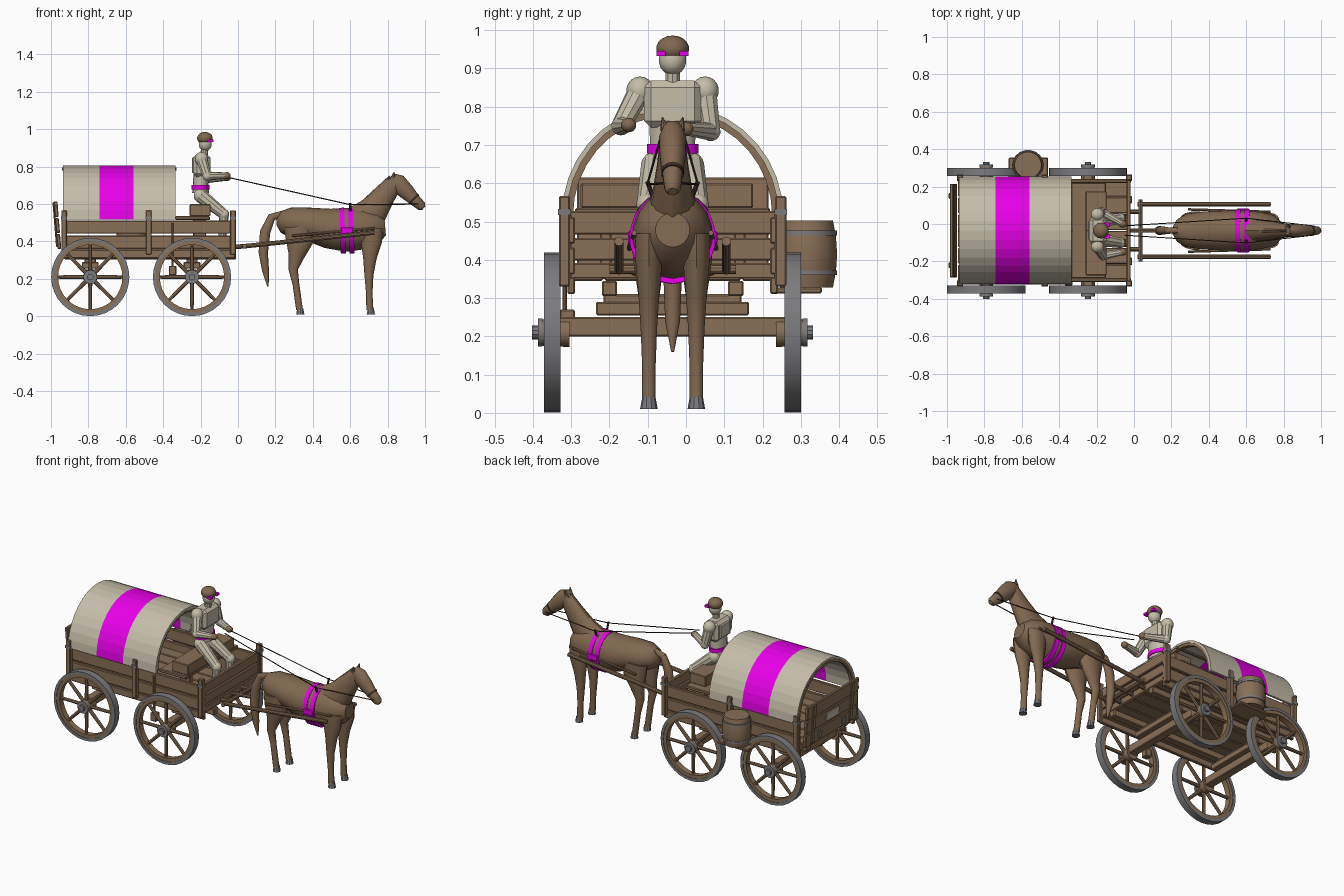
import bpy, bmesh, math
from mathutils import Vector

cube = bpy.data.objects.get("Cube")
if cube:
    bpy.data.objects.remove(cube, do_unlink=True)

CY = -0.035  # y of the shared centre line; helpers take y relative to it


def material(name, rgb):
    m = bpy.data.materials.new(name)
    m.use_nodes = True
    m.diffuse_color = (*rgb, 1)
    m.node_tree.nodes["Principled BSDF"].inputs["Base Color"].default_value = (*rgb, 1)
    return m


WOOD = material("wood brown", (0.25, 0.16, 0.093))
HIDE = material("hide brown", (0.22, 0.14, 0.08))
CLOTH = material("canvas cream", (0.56, 0.51, 0.40))
PINK = material("magenta", (0.85, 0.0, 0.85))
IRON = material("iron grey", (0.2, 0.2, 0.21))
DARK = material("dark leather", (0.04, 0.025, 0.015))


def finish(name, bm, mat, smooth=True):
    bmesh.ops.recalc_face_normals(bm, faces=bm.faces[:])
    me = bpy.data.meshes.new(name)
    bm.to_mesh(me)
    bm.free()
    me.materials.append(mat)
    if smooth:
        me.shade_smooth()
        me.set_sharp_from_angle(angle=math.radians(35))
    ob = bpy.data.objects.new(name, me)
    ob.location.y = CY
    bpy.context.collection.objects.link(ob)
    return ob


def box(name, x, y, z, mat=WOOD, bevel=0.004, lean=0):
    """Box from three (min, max) ranges; lean shears x with height."""
    bm = bmesh.new()
    bmesh.ops.create_cube(bm, size=1)
    for v in bm.verts:
        v.co = Vector([r[0] if c < 0 else r[1] for c, r in zip(v.co, (x, y, z))])
        v.co.x += lean * (v.co.z - 0.36)
    ob = finish(name, bm, mat, False)
    if bevel:
        mod = ob.modifiers.new("bevel", 'BEVEL')
        mod.width, mod.segments = bevel, 1
    return ob


def rod(name, p, q, r1, r2=None, mat=WOOD, n=10):
    p, q = Vector(p), Vector(q)
    bm = bmesh.new()
    bmesh.ops.create_cone(bm, cap_ends=True, segments=n, radius1=r1,
                          radius2=r1 if r2 is None else r2, depth=(q - p).length)
    turn = (q - p).to_track_quat('Z', 'Y')
    for v in bm.verts:
        v.co = turn @ v.co + (p + q) / 2
    return finish(name, bm, mat)


def ball(name, c, r, mat):
    bm = bmesh.new()
    bmesh.ops.create_uvsphere(bm, u_segments=14, v_segments=9, radius=1)
    for v in bm.verts:
        v.co = Vector([a * b + d for a, b, d in zip(v.co, r, c)])
    return finish(name, bm, mat)


def loft(name, y, stations, mat=HIDE, n=14):
    """Elliptic rings (x, z, in-plane radius, side radius) skinned along a path."""
    bm = bmesh.new()
    pts = [Vector((s[0], y, s[1])) for s in stations]
    rings = []
    for i, s in enumerate(stations):
        t = (pts[min(i + 1, len(pts) - 1)] - pts[max(i - 1, 0)]).normalized()
        up = Vector((-t.z, 0, t.x))
        rings.append([bm.verts.new(pts[i] + up * s[2] * math.cos(a) + Vector((0, s[3] * math.sin(a), 0)))
                      for a in (math.tau * k / n for k in range(n))])
    for a, b in zip(rings, rings[1:]):
        for k in range(n):
            bm.faces.new((a[k], a[(k + 1) % n], b[(k + 1) % n], b[k]))
    bm.faces.new(rings[0])
    bm.faces.new(rings[-1])
    return finish(name, bm, mat)


def ring(name, axis, c, r0, r1, depth, mat, n=32, half=False):
    """Flat band around an x or y axis, a full circle or an upper half."""
    bm = bmesh.new()
    rows = []
    for k in range(n + 1 if half else n):
        a = (math.pi if half else math.tau) * k / n
        row = []
        for r, w in ((r0, -.5), (r1, -.5), (r1, .5), (r0, .5)):
            u, v, d = r * math.cos(a), r * math.sin(a), w * depth
            off = (d, u, v) if axis == 'x' else (u, d, v)
            row.append(bm.verts.new(Vector(c) + Vector(off)))
        rows.append(row)
    for a, b in zip(rows, rows[1:] if half else rows[1:] + rows[:1]):
        for k in range(4):
            bm.faces.new((a[k], a[(k + 1) % 4], b[(k + 1) % 4], b[k]))
    if half:
        bm.faces.new(rows[0])
        bm.faces.new(rows[-1])
    return finish(name, bm, mat, not half)


def span(s, a, b):
    return tuple(sorted((s * a, s * b)))


# Wheels, axles and bolsters
for place, x in (("rear", -0.79), ("front", -0.246)):
    box(place + "_axle", (x - .025, x + .025), (-.3, .3), (.2, .25))
    box(place + "_bolster", (x - .045, x + .045), (-.2, .2), (.255, .29))
    box(place + "_bolster_block", (x - .03, x + .03), (-.18, .18), (.285, .31))
    for side, s in (("left", 1), ("right", -1)):
        tag, y = f"{place}_{side}_", s * .314
        ring(tag + "tire", 'y', (x, y, .21), .192, .209, .043, IRON)
        ring(tag + "felloe", 'y', (x, y, .21), .172, .194, .036, WOOD)
        rod(tag + "hub", (x, s * .27, .21), (x, s * .35, .21), .038, .034, n=16)
        rod(tag + "hub_band", (x, s * .34, .21), (x, s * .352, .21), .037, mat=IRON, n=16)
        rod(tag + "axle_nut", (x, s * .35, .21), (x, s * .367, .21), .018, mat=IRON)
        for k in range(8):
            d = Vector((math.cos(k * math.pi / 4), 0, math.sin(k * math.pi / 4)))
            c = Vector((x, y, .21))
            rod(tag + "spoke", c + d * .03, c + d * .18, .011, .009, n=8)

# Wagon bed
for k in range(6):
    y = -.27 + k * .09
    box("floor_plank", (-.94, -.02), (y + .002, y + .088), (.345, .385))
for side, s in (("left", 1), ("right", -1)):
    box(side + "_sill", (-.93, -.01), span(s, .145, .185), (.305, .345))
    for z in ((.31, .355), (.362, .432), (.442, .512)):
        box(side + "_side_board", (-.94, -.015), span(s, .255, .275), z)
    for x in (-.945, -.492, -.042):
        box(side + "_post", (x, x + .03), span(s, .268, .297), (.33, .567))
        box(side + "_post_band", (x - .002, x + .032), span(s, .266, .299), (.517, .533), IRON, 0)
for z in ((.35, .392), (.398, .457), (.466, .527)):
    box("front_board", (-.04, -.018), (-.27, .27), z)
for z in ((.36, .44), (.446, .525), (.531, .615)):
    box("tailgate_board", (-.965, -.945), (-.25, .25), z, lean=-.08)
for s in (1, -1):
    box("tailgate_batten", (-.972, -.962), span(s, .17, .2), (.37, .61), lean=-.08)
    box("tailgate_hinge", (-.972, -.964), span(s, .1, .13), (.38, .42), IRON, 0, -.08)
box("tailgate_plate", (-.97, -.963), (-.06, .06), (.46, .51), CLOTH, 0, -.08)

# Bench, brake lever and its shoe
box("bench_seat", (-.258, -.147), (-.24, .21), (.535, .6))
box("bench_base", (-.335, -.15), (-.255, .255), (.515, .535))
for s in (1, -1):
    box("bench_support", (-.24, -.17), span(s, .16, .19), (.38, .52))
rod("brake_lever", (-.35, -.282, .5), (-.35, -.282, .26), .006)
box("brake_block", (-.37, -.33), (-.295, -.255), (.22, .27))

# Canvas cover on wooden hoops
for name, x0, x1, mat in (("rear_canvas", -.935, -.74, CLOTH), ("canvas_stripe", -.74, -.56, PINK),
                          ("front_canvas", -.56, -.335, CLOTH)):
    ring(name, 'x', ((x0 + x1) / 2, 0, .517), .276, .289, x1 - x0, mat, 18, True)
for x in (-.925, -.64, -.35):
    ring("hoop", 'x', (x, 0, .517), .26, .278, .022, WOOD, 18, True)
rod("ridge_pole", (-.94, 0, .787), (-.33, 0, .787), .008)

# Barrel on its side shelf
box("barrel_shelf", (-.67, -.46), (.26, .39), (.312, .328))
loft("barrel", .35, [(-.567, .328, .072, .07), (-.567, .37, .081, .078), (-.567, .415, .085, .081),
                     (-.567, .46, .081, .078), (-.567, .503, .072, .07)], WOOD, 18)
for z in (.36, .464):
    loft("barrel_band", .35, [(-.567, z, .083, .081), (-.567, z + .012, .083, .081)], IRON, 18)

# Shafts
rod("shaft_crossbar", (.035, -.165, .375), (.035, .165, .375), .012)
for s in (1, -1):
    rod("shaft", (.02, s * .14, .373), (.73, s * .14, .448), .012)
    rod("shaft_bracket", (-.03, s * .1, .37), (.04, s * .1, .375), .012)
    rod("trace", (.29, s * .113, .43), (.73, s * .1, .47), .007)
rod("draw_pole", (-.04, 0, .37), (.14, 0, .385), .011)

# Horse body, neck, head and tail
loft("horse_body", 0, [(.207, .505, .02, .02), (.23, .505, .058, .06), (.28, .503, .08, .09),
                       (.37, .494, .088, .103), (.48, .47, .106, .108), (.58, .462, .117, .108),
                       (.68, .47, .11, .1), (.75, .475, .083, .082), (.787, .478, .045, .045)], n=18)
loft("horse_neck", 0, [(.65, .5, .1, .07), (.72, .56, .083, .055), (.78, .64, .06, .042),
                       (.83, .705, .046, .034), (.85, .735, .03, .028)])
loft("horse_head", 0, [(.818, .745, .025, .025), (.85, .715, .05, .036), (.9, .667, .043, .034),
                       (.95, .617, .031, .026), (.982, .588, .026, .022), (.993, .578, .013, .013)])
loft("horse_tail", 0, [(.24, .55, .015, .015), (.18, .53, .022, .018), (.145, .45, .028, .023),
                       (.135, .34, .025, .024), (.148, .24, .018, .02), (.16, .16, .004, .004)])
rod("horse_mane", (.69, 0, .625), (.815, 0, .745), .014, .01, HIDE)

# Horse ears and legs
for s in (1, -1):
    rod("horse_ear", (.828, s * .02, .74), (.835, s * .027, .772), .013, .002, HIDE, 8)
    y = s * .062
    loft("horse_hind_leg", y, [(.325, .48, .08, .04), (.33, .4, .073, .042), (.312, .32, .042, .03),
                               (.295, .25, .025, .021), (.31, .17, .018, .017), (.329, .035, .018, .018)])
    loft("horse_front_leg", y, [(.715, .47, .06, .035), (.713, .4, .057, .036), (.705, .31, .036, .028),
                                (.7, .22, .024, .022), (.702, .12, .017, .018), (.705, .035, .019, .018)])
    for x in (.333, .71):
        rod("horse_hoof", (x, y, .01), (x, y, .043), .023, .017, IRON)

# Harness straps and reins
for x in (.545, .592):
    loft("girth_strap", 0, [(x, .458, .122, .113), (x + .027, .459, .122, .113)], PINK, 18)
for s in (1, -1):
    box("strap_link", (.55, .615), span(s, .1, .117), (.44, .475), PINK)
    rod("terret", (.6, s * .05, .56), (.6, s * .066, .605), .006, mat=DARK)
    rod("long_rein", (-.05, s * .025, .742), (.6, s * .066, .597), .003, mat=DARK, n=6)
    rod("bit_rein", (.6, s * .066, .597), (.965, s * .024, .6), .003, mat=DARK, n=6)
loft("noseband", 0, [(.936, .631, .036, .03), (.944, .623, .035, .029)], DARK)

# Driver
ball("driver_head", (-.175, 0, .922), (.036, .036, .04), CLOTH)
ball("driver_cap", (-.177, 0, .952), (.043, .043, .034), HIDE)
rod("driver_neck", (-.182, 0, .85), (-.178, 0, .9), .02, mat=CLOTH)
box("driver_chest", (-.238, -.148), (-.075, .075), (.745, .868), CLOTH, .018)
box("driver_back_panel", (-.246, -.23), (-.05, .05), (.765, .85), CLOTH, .006)
loft("driver_waist", 0, [(-.2, .66, .045, .063), (-.2, .7, .042, .06), (-.195, .76, .043, .063)], CLOTH)
loft("driver_belt", 0, [(-.2, .678, .048, .069), (-.2, .702, .048, .069)], PINK)
for side, s, elbow, hand in (("left", 1, (-.175, .1, .735), (-.06, .035, .742)),
                             ("right", -1, (-.165, -.135, .75), (-.06, -.115, .752))):
    tag, shoulder = "driver_" + side + "_", (-.195, s * .085, .842)
    box(tag + "goggle", (-.16, -.132), span(s, .018, .042), (.932, .946), PINK, 0)
    ball(tag + "shoulder", shoulder, (.036, .036, .037), CLOTH)
    rod(tag + "upper_arm", shoulder, elbow, .031, .025, CLOTH)
    ball(tag + "elbow", elbow, (.025, .025, .025), CLOTH)
    rod(tag + "forearm", elbow, hand, .024, .017, CLOTH)
    ball(tag + "hand", hand, (.022, .02, .019), HIDE)
    hip, knee, foot = (-.2, s * .045, .645), (-.075, s * .066, .545), (-.085, s * .066, .41)
    rod(tag + "thigh", hip, knee, .038, .028, CLOTH)
    ball(tag + "hip", hip, (.038, .038, .038), CLOTH)
    ball(tag + "knee", knee, (.029, .029, .029), CLOTH)
    rod(tag + "shin", knee, foot, .026, .02, CLOTH)
    box(tag + "boot", (-.11, -.043), (s * .066 - .022, s * .066 + .022), (.386, .42), HIDE)
